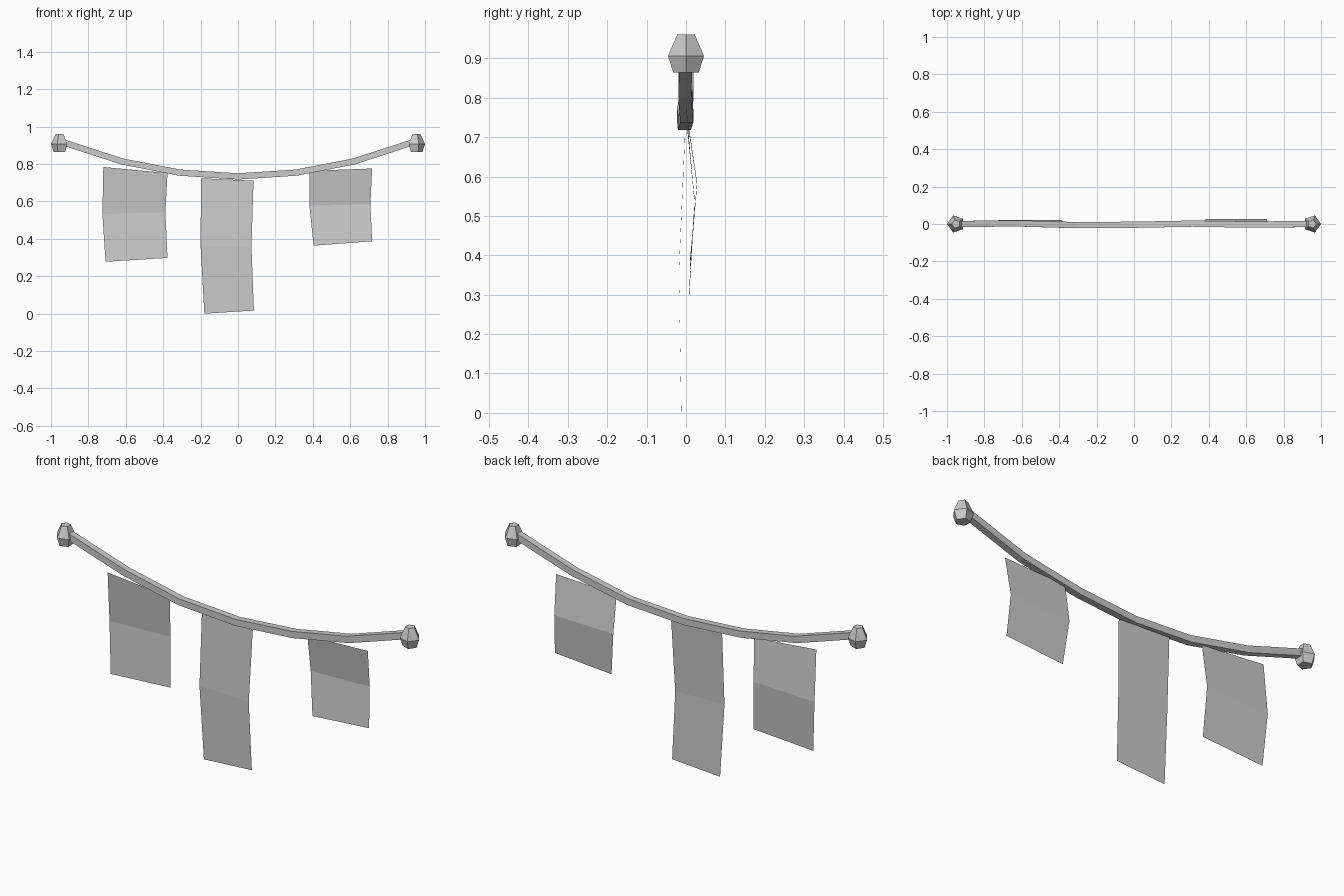
import bpy, math

if "Cube" in bpy.data.objects:
    bpy.data.objects.remove(bpy.data.objects["Cube"])

grey = bpy.data.materials.new("plain_grey")
grey.diffuse_color = (0.6, 0.6, 0.6, 1)
grey.use_nodes = True
grey.node_tree.nodes["Principled BSDF"].inputs["Base Color"].default_value = grey.diffuse_color


def make(name, verts, faces):
    mesh = bpy.data.meshes.new(name)
    mesh.from_pydata(verts, [], faces)
    mesh.materials.append(grey)
    mesh.update()
    obj = bpy.data.objects.new(name, mesh)
    bpy.context.collection.objects.link(obj)
    return obj


def loft(name, rings):
    """Skin equal-sized rings of points and cap both ends."""
    n = len(rings[0])
    verts = [p for ring in rings for p in ring]
    faces = [(i * n + j, i * n + (j + 1) % n, (i + 1) * n + (j + 1) % n, (i + 1) * n + j)
             for i in range(len(rings) - 1) for j in range(n)]
    last = (len(rings) - 1) * n
    faces += [tuple(reversed(range(n))), tuple(range(last, last + n))]
    return make(name, verts, faces)


# Sagging square rope
path = [(-0.95, 0.0, 0.921), (-0.62, 0.003, 0.814), (-0.31, -0.006, 0.754), (0, -0.004, 0.734),
        (0.31, 0.002, 0.754), (0.62, -0.003, 0.814), (0.95, 0.0, 0.921)]
h = 0.0165
rings = []
for i, (x, y, z) in enumerate(path):
    a, b = path[max(i - 1, 0)], path[min(i + 1, len(path) - 1)]
    t = math.atan2(b[2] - a[2], b[0] - a[0])
    rings.append([(x - math.sin(t) * v, y + u, z + math.cos(t) * v)
                  for u, v in ((-h, -h), (h, -h), (h, h), (-h, h))])
loft("rope", rings)

# Five-sided end knobs, one corner pointing outward
for name, side in (("left_knob", -1), ("right_knob", 1)):
    start = 0 if side > 0 else math.pi
    loft(name, [[(side * 0.952 + r * math.cos(start + k * math.tau / 5),
                  r * math.sin(start + k * math.tau / 5), z) for k in range(5)]
                for r, z in ((0.034, 0.864), (0.048, 0.906), (0.023, 0.961))])

# Hanging cloths: each row is left x, left z, right x, right z, depth
cloths = {
    "left_cloth": [(-0.72, 0.784, -0.377, 0.752, 0.0),
                   (-0.725, 0.532, -0.388, 0.543, 0.022),
                   (-0.708, 0.278, -0.377, 0.298, 0.007)],
    "middle_cloth": [(-0.198, 0.724, 0.083, 0.711, -0.002),
                     (-0.2, 0.364, 0.072, 0.356, -0.018),
                     (-0.18, 0.0, 0.085, 0.017, -0.012)],
    "right_cloth": [(0.383, 0.764, 0.717, 0.776, 0.0),
                    (0.382, 0.577, 0.708, 0.585, 0.028),
                    (0.404, 0.364, 0.717, 0.387, 0.01)],
}
for name, rows in cloths.items():
    verts = [p for lx, lz, rx, rz, y in rows for p in ((lx, y, lz), (rx, y, rz))]
    make(name, verts, [(2, 3, 1, 0), (4, 5, 3, 2)])
